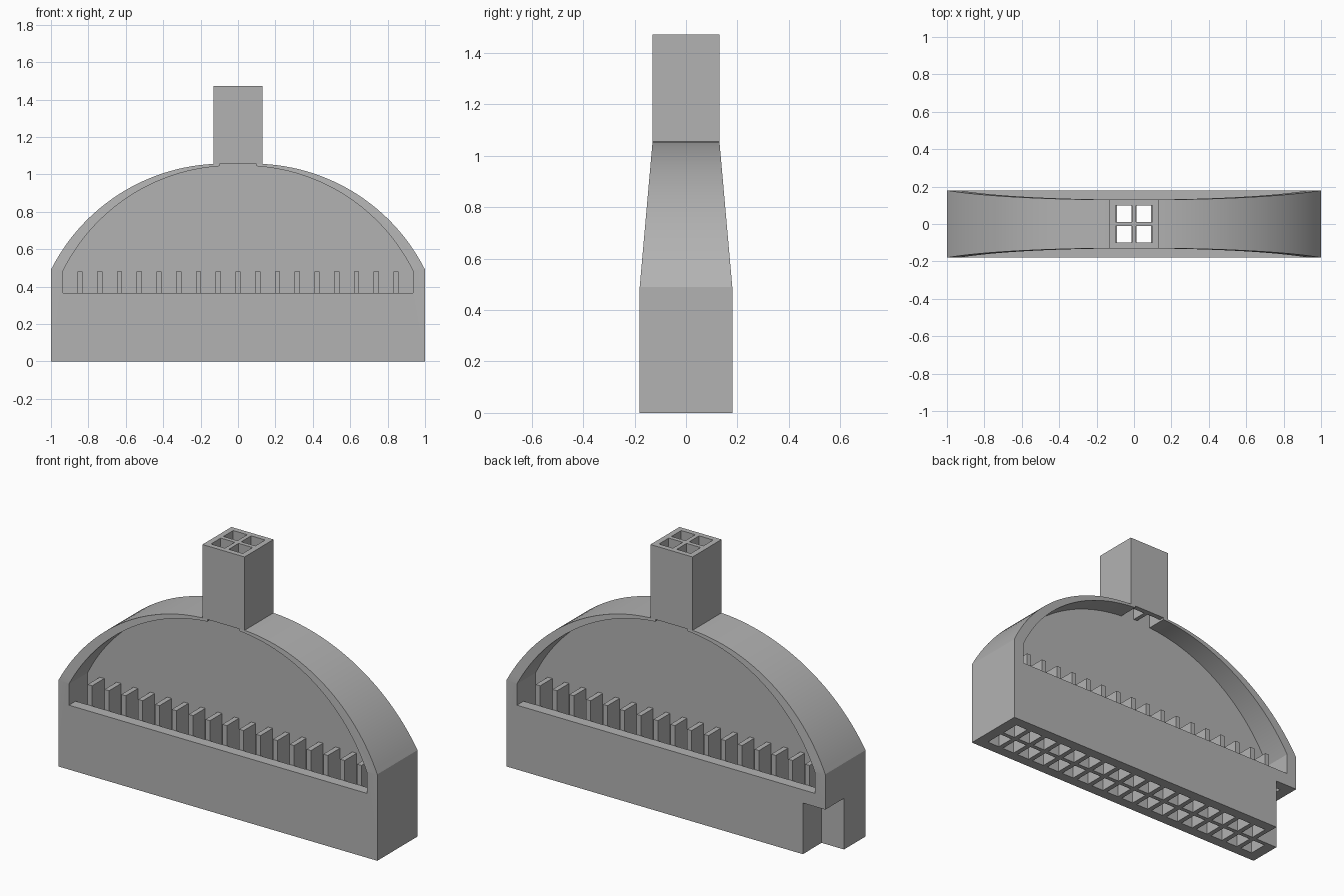
import bpy, bmesh, math

if "Cube" in bpy.data.objects:
    bpy.data.objects.remove(bpy.data.objects["Cube"])

grey = bpy.data.materials.new("plain grey")
grey.use_nodes = True
colour = (0.45, 0.45, 0.45, 1)
grey.diffuse_color = colour
grey.node_tree.nodes["Principled BSDF"].inputs["Base Color"].default_value = colour

WEB = 0.012        # half thickness of the central web
CELL_Y = 0.12      # outer edge of the bottom cells
FLOOR = 0.365      # floor of the open chambers
PITCH = 0.1056     # spacing of the bottom cells
RIB = 0.014        # half thickness of the ribs
SHOULDER = 0.49    # height where the arch and the taper begin
NECK = 1.055       # height where the tube begins
TUBE = 0.132
BORE = 0.1


def finish(name, bm):
    bmesh.ops.recalc_face_normals(bm, faces=bm.faces[:])
    mesh = bpy.data.meshes.new(name)
    bm.to_mesh(mesh)
    bm.free()
    mesh.materials.append(grey)
    ob = bpy.data.objects.new(name, mesh)
    bpy.context.collection.objects.link(ob)
    return ob


def add_box(bm, x, y, z):
    """Box from (low, high) pairs."""
    verts = bmesh.ops.create_cube(bm, size=1)["verts"]
    for v in verts:
        v.co = [(a + b) / 2 + c * (b - a) for (a, b), c in zip((x, y, z), v.co)]


def boxes(name, spans):
    bm = bmesh.new()
    for span in spans:
        add_box(bm, *span)
    return finish(name, bm)


def arc(x0, z0, xc, top, x1, steps=28):
    """Circular arc from (x0, z0) to x1, centred on xc, highest at top."""
    dx = x0 - xc
    zc = (top * top - dx * dx - z0 * z0) / (2 * (top - z0))
    r = top - zc
    a0, a1 = math.atan2(z0 - zc, dx), math.acos((x1 - xc) / r)
    angles = [a0 + (a1 - a0) * i / steps for i in range(steps + 1)]
    return [(xc + r * math.cos(a), zc + r * math.sin(a)) for a in angles]


def mirrored(half):
    return half + [(-x, z) for x, z in reversed(half)]


def cut(ob, cutter):
    cutter.hide_render = True
    mod = ob.modifiers.new("cut", "BOOLEAN")
    mod.operation, mod.solver, mod.object = "DIFFERENCE", "EXACT", cutter
    bpy.context.view_layer.objects.active = ob
    bpy.ops.object.modifier_apply(modifier=mod.name)
    bpy.data.objects.remove(cutter)


def both_sides(lo, hi):
    return [(lo, hi), (-hi, -lo)]


# Body: straight base with a tapering arch on top
arch = mirrored(arc(1, SHOULDER, 0.08, 1.057, TUBE))
outline = [(-1, 0), (1, 0)] + arch


def half_depth(z):
    t = max(0, (z - SHOULDER) / (NECK - SHOULDER))
    return 0.18 - 0.05 * t


bm = bmesh.new()
rings = [[bm.verts.new((x, s * half_depth(z), z)) for x, z in outline] for s in (-1, 1)]
for ring in rings:
    bm.faces.new(ring[:3] + ring[-1:])
    bm.faces.new(ring[2:])
for i in range(len(outline)):
    j = (i + 1) % len(outline)
    bm.faces.new((rings[0][i], rings[0][j], rings[1][j], rings[1][i]))
body = finish("manifold_body", bm)

# Open chambers on the front and back of the web
inner = [(0.935, FLOOR)] + arc(0.935, 0.485, 0.03, 1.046, BORE) + [(BORE, 1.061)]
for lo, hi in both_sides(WEB, 0.3):
    bm = bmesh.new()
    face = bm.faces.new([bm.verts.new((x, lo, z)) for x, z in mirrored(inner)])
    out = bmesh.ops.extrude_face_region(bm, geom=[face])["geom"]
    for v in out:
        if isinstance(v, bmesh.types.BMVert):
            v.co.y = hi
    cut(body, finish("chamber_cutter", bm))

# Two rows of cells through the base
cells = []
for i in range(-9, 9):
    x = (i * PITCH + RIB, (i + 1) * PITCH - RIB)
    cells += [(x, y, (-0.1, FLOOR + 0.02)) for y in both_sides(WEB, CELL_Y)]
cut(body, boxes("cell_cutter", cells))

# Corner notch at the rear
cut(body, boxes("notch_cutter", [((-1.1, -0.86), (WEB, 0.3), (-0.1, 0.29))]))

# Short ribs standing between the cells
boxes("chamber_ribs", [((i * PITCH - RIB, i * PITCH + RIB), y, (FLOOR, 0.48))
                       for i in range(-8, 9) for y in both_sides(WEB, CELL_Y)])

# Square tube with four bores
tube = boxes("inlet_tube", [((-TUBE, TUBE), (-0.13, 0.13), (NECK, 1.472))])
cut(tube, boxes("bore_cutter", [(x, y, (1, 1.6)) for x in both_sides(WEB, BORE)
                                for y in both_sides(WEB, BORE)]))

# Smooth arch, sharp edges elsewhere
bpy.ops.object.select_all(action="DESELECT")
body.select_set(True)
bpy.context.view_layer.objects.active = body
bpy.ops.object.shade_smooth_by_angle(angle=math.radians(15))
